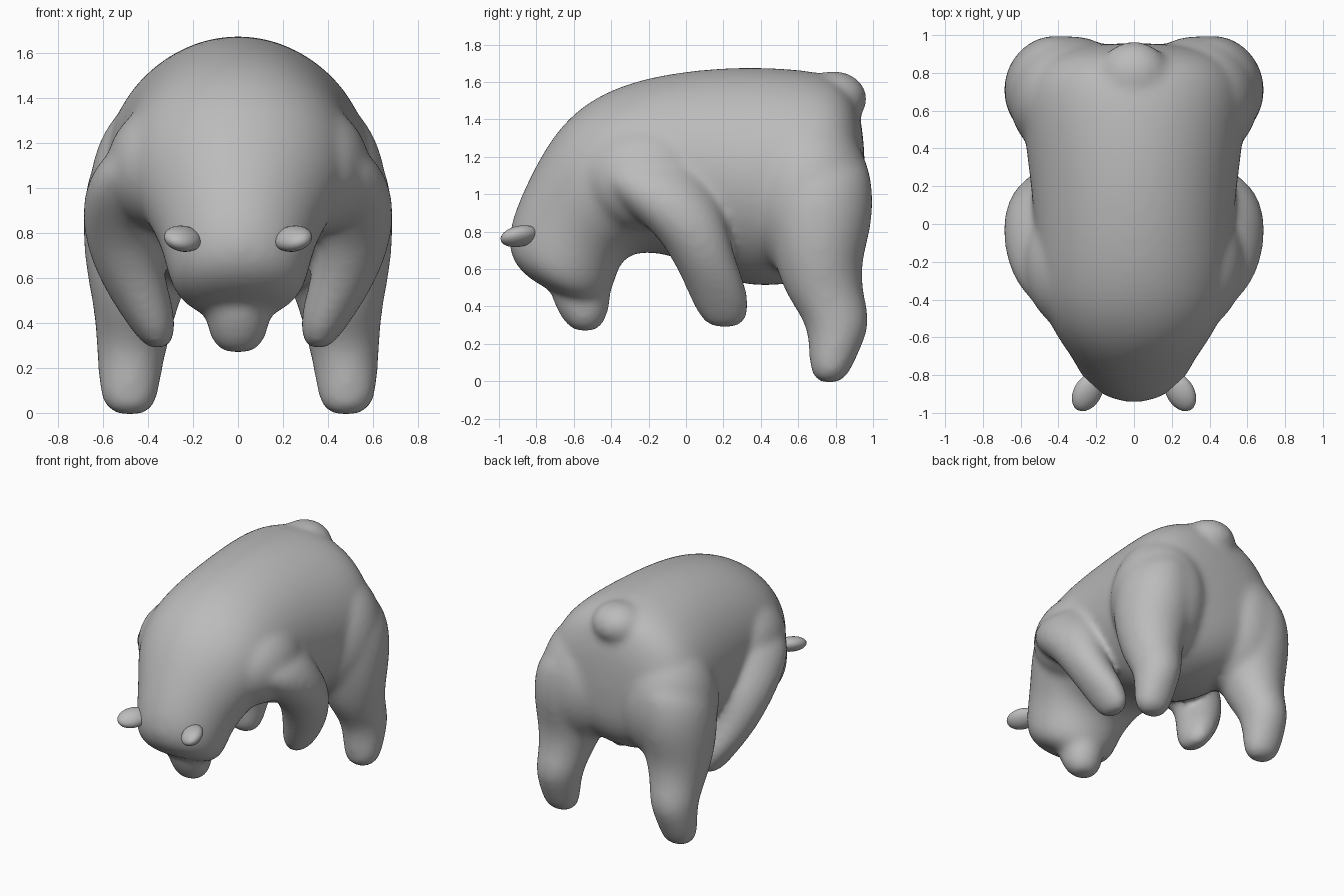
import bpy, bmesh
from math import cos, sin, pi, radians
from mathutils import Vector, Matrix

cube = bpy.data.objects.get("Cube")
if cube:
    bpy.data.objects.remove(cube, do_unlink=True)

fur = bpy.data.materials.new("grey_fur")
fur.use_nodes = True
GREY = (0.5, 0.5, 0.5, 1)
fur.diffuse_color = GREY
fur.node_tree.nodes["Principled BSDF"].inputs["Base Color"].default_value = GREY
SIDES = 16


def loft(bm, rings):
    """Skin closed rings given as (centre, half axis u, half axis v)."""
    loops = []
    for c, u, v in rings:
        angles = [2 * pi * i / SIDES for i in range(SIDES)]
        loops.append([bm.verts.new(Vector(c) + Vector(u) * cos(a) + Vector(v) * sin(a))
                      for a in angles])
    for a, b in zip(loops, loops[1:]):
        for i in range(SIDES):
            j = (i + 1) % SIDES
            bm.faces.new((a[i], a[j], b[j], b[i]))
    bm.faces.new(loops[0][::-1])
    bm.faces.new(loops[-1])


def limb(bm, stations, side=1):
    """Loft of level ellipses: x, y, z, x radius, y radius."""
    loft(bm, [((side * x, y, z), (rx, 0, 0), (0, ry, 0)) for x, y, z, rx, ry in stations])


def blob(bm, centre, radii, turn=Matrix()):
    m = Matrix.Translation(centre) @ turn @ Matrix.Diagonal((*radii, 1))
    bmesh.ops.create_uvsphere(bm, u_segments=24, v_segments=16, radius=1, matrix=m)


def finish(name, bm):
    bmesh.ops.recalc_face_normals(bm, faces=bm.faces)
    for f in bm.faces:
        f.smooth = True
    mesh = bpy.data.meshes.new(name)
    bm.to_mesh(mesh)
    bm.free()
    mesh.materials.append(fur)
    ob = bpy.data.objects.new(name, mesh)
    bpy.context.collection.objects.link(ob)
    return ob


bm = bmesh.new()

# Trunk and bowed head: back y, z, belly y, z, half width
TRUNK = [
    (.96, 1.30, .96, .85, .28), (.90, 1.57, .88, .66, .49),
    (.75, 1.665, .75, .55, .61), (.50, 1.69, .50, .49, .60),
    (.20, 1.695, .25, .50, .56), (-.20, 1.645, .00, .64, .53),
    (-.50, 1.535, -.20, .69, .52), (-.71, 1.345, -.33, .66, .46),
    (-.865, 1.05, -.37, .56, .36), (-.955, .83, -.39, .47, .325),
    (-.955, .66, -.46, .41, .29), (-.83, .53, -.55, .40, .15),
]
rings = []
for yt, zt, yb, zb, w in TRUNK:
    top, low = Vector((0, yt, zt)), Vector((0, yb, zb))
    rings.append(((top + low) / 2, (w, 0, 0), (top - low) / 2))
loft(bm, rings)

# Snout
limb(bm, [(0, -.58, .60, .19, .17), (0, -.56, .45, .15, .165), (0, -.55, .37, .14, .14),
          (0, -.54, .29, .105, .095), (0, -.54, .265, .05, .04)])

# Stubby tail
blob(bm, (0, .79, 1.51), (.19, .18, .15))

for s in (-1, 1):
    # Haunch and hind leg
    blob(bm, (s * .33, .66, .98), (.335, .34, .45))
    limb(bm, [(.35, .70, 1.24, .20, .25), (.41, .71, 1.08, .27, .295), (.42, .71, .85, .28, .30),
              (.44, .705, .64, .245, .235), (.455, .735, .47, .19, .215),
              (.47, .815, .32, .165, .18), (.48, .80, .19, .145, .145), (.485, .775, .08, .135, .12),
              (.48, .765, -.015, .095, .075)], s)
    # Shoulder and front leg
    blob(bm, (s * .29, -.21, 1.09), (.30, .37, .30))
    limb(bm, [(.38, -.20, 1.20, .16, .26), (.42, -.18, 1.08, .24, .30),
              (.49, -.07, .93, .21, .27), (.52, .04, .78, .17, .195), (.48, .11, .62, .155, .17),
              (.42, .17, .48, .135, .165), (.37, .20, .36, .10, .145), (.355, .21, .28, .05, .085)], s)

bear = finish("bear_body", bm)
sub = bear.modifiers.new("round", 'SUBSURF')
sub.levels = sub.render_levels = 2
fuse = bear.modifiers.new("fuse", 'REMESH')
fuse.mode = 'VOXEL'
fuse.voxel_size = 0.02
fuse.use_smooth_shade = True
soft = bear.modifiers.new("soften", 'SMOOTH')
soft.factor = 0.5
soft.iterations = 20

# Ears pointing forward and outward, rolled so the outer rim is raised
for s, name in ((-1, "right_ear"), (1, "left_ear")):
    bm = bmesh.new()
    aim = Vector((s * .45, -.8, -.1)).to_track_quat('X', 'Z').to_matrix().to_4x4()
    blob(bm, (s * .245, -.89, .775), (.11, .078, .052), aim @ Matrix.Rotation(s * radians(25), 4, 'X'))
    finish(name, bm)
